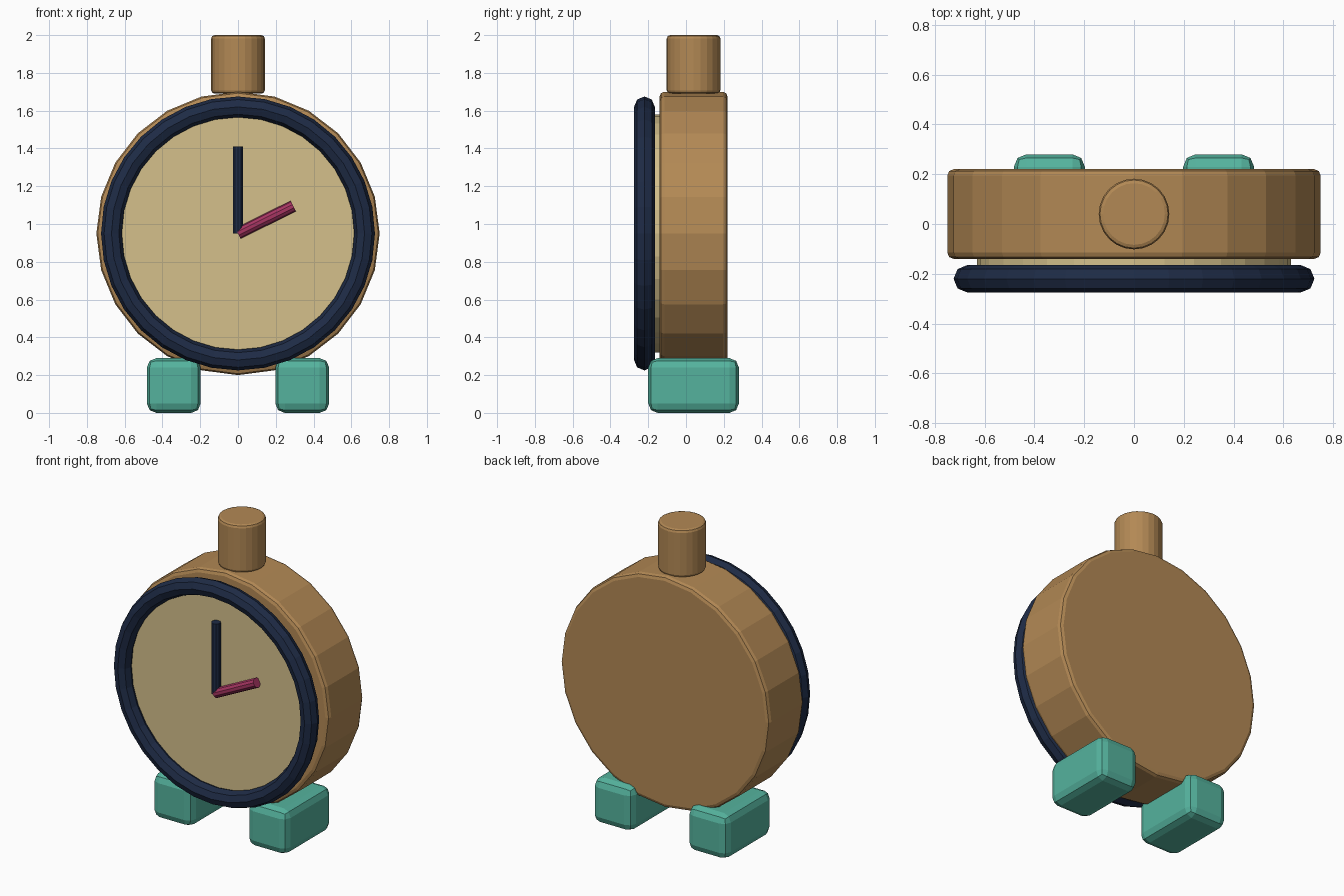
import bpy
from math import pi
from mathutils import Vector

if "Cube" in bpy.data.objects:
    bpy.data.objects.remove(bpy.data.objects["Cube"])


def material(name, rgb):
    m = bpy.data.materials.new(name)
    m.diffuse_color = (*rgb, 1)
    m.use_nodes = True
    m.node_tree.nodes["Principled BSDF"].inputs["Base Color"].default_value = m.diffuse_color
    return m


WOOD = material("wood", (0.45, 0.25, 0.09))
CREAM = material("cream", (0.66, 0.53, 0.26))
NAVY = material("navy", (0.013, 0.024, 0.06))
PINK = material("pink", (0.38, 0.035, 0.12))
TEAL = material("teal", (0.09, 0.45, 0.34))


def finish(name, mat, bevel=0, segments=2):
    o = bpy.context.object
    o.name = o.data.name = name
    o.data.materials.append(mat)
    if bevel:
        b = o.modifiers.new("bevel", 'BEVEL')
        b.width, b.segments = bevel, segments
        b.limit_method = 'ANGLE'
    return o


def rod(name, start, end, radius, sides, mat, bevel=0):
    """Cylinder between two points."""
    a, b = Vector(start), Vector(end)
    bpy.ops.mesh.primitive_cylinder_add(
        vertices=sides, radius=radius, depth=(b - a).length,
        location=(a + b) / 2,
        rotation=(b - a).to_track_quat('Z', 'Y').to_euler())
    return finish(name, mat, bevel)


# Round case, dial and top button
rod("case", (0, 0.22, 0.95), (0, -0.14, 0.95), 0.75, 24, WOOD, 0.025)
rod("dial", (0, -0.13, 0.95), (0, -0.20, 0.95), 0.63, 32, CREAM)
rod("top_button", (0, 0.04, 1.69), (0, 0.04, 2.0), 0.142, 24, WOOD, 0.018)

# Rim around the dial
bpy.ops.mesh.primitive_torus_add(
    major_segments=32, minor_segments=8, major_radius=0.67, minor_radius=0.055,
    location=(0, -0.22, 0.95), rotation=(pi / 2, 0, 0))
finish("rim", NAVY)

# Hands
rod("minute_hand", (0, -0.225, 0.95), (0, -0.225, 1.41), 0.029, 10, NAVY)
rod("hour_hand", (0, -0.225, 0.95), (0.293, -0.225, 1.095), 0.031, 10, PINK)

# Feet
for side, label in ((-1, "left"), (1, "right")):
    bpy.ops.mesh.primitive_cube_add(size=1, location=(side * 0.34, 0.04, 0.145))
    o = bpy.context.object
    o.scale = (0.285, 0.48, 0.29)
    bpy.ops.object.transform_apply(location=False, rotation=False, scale=True)
    finish(label + "_foot", TEAL, 0.05)
